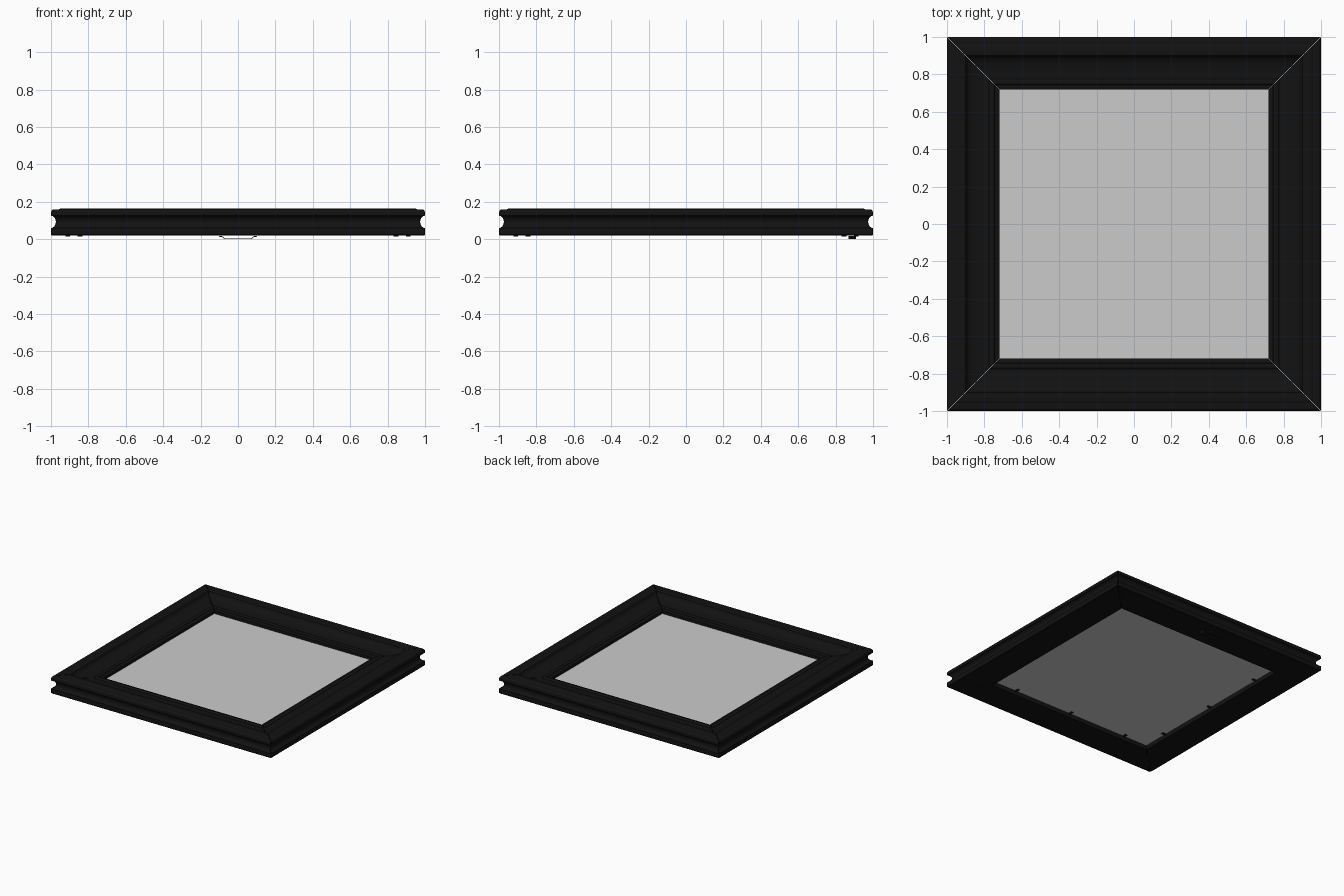
import bpy, bmesh, math
from mathutils import Matrix

if "Cube" in bpy.data.objects:
    bpy.data.objects.remove(bpy.data.objects["Cube"])


def material(name, value):
    m = bpy.data.materials.new(name)
    m.diffuse_color = (value, value, value, 1)
    m.use_nodes = True
    m.node_tree.nodes["Principled BSDF"].inputs["Base Color"].default_value = m.diffuse_color
    return m


black = material("black_lacquer", 0.006)
dark = material("dark_metal", 0.01)


def finish(name, bm, mat=None, smooth=False):
    bmesh.ops.recalc_face_normals(bm, faces=bm.faces)
    me = bpy.data.meshes.new(name)
    bm.to_mesh(me)
    bm.free()
    ob = bpy.data.objects.new(name, me)
    bpy.context.collection.objects.link(ob)
    if mat:
        me.materials.append(mat)
    if smooth:
        bpy.ops.object.select_all(action='DESELECT')
        ob.select_set(True)
        bpy.context.view_layer.objects.active = ob
        bpy.ops.object.shade_smooth_by_angle(angle=math.radians(30))
    return ob


def box(bm, size, loc, turn=0.0):
    mat = (Matrix.Rotation(turn, 4, 'Z') @ Matrix.Translation(loc)
           @ Matrix.Diagonal((*size, 1)))
    bmesh.ops.create_cube(bm, size=1, matrix=mat)


def arc(cx, cz, rx, rz, a0, a1, n=10):
    steps = [math.radians(a0 + (a1 - a0) * i / n) for i in range(n + 1)]
    return [(cx + rx * math.cos(a), cz + rz * math.sin(a)) for a in steps]


# Moulding cross-section: (distance from centre, height)
profile = [(0.755, 0.02), (0.995, 0.02), (1.0, 0.025), (1.0, 0.055)]
profile += arc(1.0, 0.093, 0.026, 0.033, 270, 90)            # outer cove
profile += [(1.0, 0.135)]
profile += arc(0.985, 0.142, 0.015, 0.018, 0, 90, 5)         # outer bead
profile += [(0.966, 0.160)]
profile += arc(0.94, 0.148, 0.024, 0.017, 45, 90, 4)         # crown
profile += [(0.90, 0.163), (0.895, 0.157)]
profile += arc(0.785, 0.157, 0.11, 0.035, 0, -90, 10)        # inner scoop
profile += arc(0.76, 0.122, 0.016, 0.009, 0, 180, 8)         # sight bead
profile += [(0.735, 0.122), (0.72, 0.117), (0.72, 0.094), (0.755, 0.094)]

# Four mitred rails with hairline joints
GAP = 0.002
for i, side in enumerate(("front", "right", "back", "left")):
    bm = bmesh.new()
    ends = [[bm.verts.new((s * (r - GAP), -r, z)) for r, z in profile] for s in (-1, 1)]
    n = len(profile)
    for k in range(n):
        j = (k + 1) % n
        bm.faces.new((ends[0][k], ends[0][j], ends[1][j], ends[1][k]))
    for e in ends:
        bm.faces.new(e)
    bm.transform(Matrix.Rotation(i * math.pi / 2, 4, 'Z'))
    finish(side + "_rail", bm, black, True)

# Picture panel held in the rebate
bm = bmesh.new()
box(bm, (1.508, 1.508, 0.04), (0, 0, 0.074))
finish("picture_panel", bm)

# Retaining points: three per side, pressed against the panel
bm = bmesh.new()
for i in range(4):
    for x in (-0.53, 0, 0.53):
        box(bm, (0.022, 0.05, 0.004), (x, -0.745, 0.051), i * math.pi / 2)
finish("retaining_points", bm, dark)

# Corner fasteners: pairs of small wedge nails across each mitre
bm = bmesh.new()
for i in range(4):
    for r in (0.845, 0.91):
        box(bm, (0.03, 0.006, 0.03), (0, r * math.sqrt(2), 0.03),
            math.pi / 4 + i * math.pi / 2)
finish("corner_fasteners", bm, dark)

# Bent hanger strip with a toothed lower edge
bm = bmesh.new()
path = [(-0.1, 0.018), (-0.085, 0.018), (-0.072, 0.003)]
path += [(-0.06 + 0.012 * i, 0.003) for i in range(11)]
path += [(-x, z) for x, z in path[2::-1]]
rows = []
for i, (x, z) in enumerate(path):
    notch = 0.008 if 2 < i < len(path) - 3 and i % 2 else 0
    rows.append([bm.verts.new((x, y, z)) for y in (0.87 + notch, 0.91)])
for a, b in zip(rows, rows[1:]):
    bm.faces.new((a[0], b[0], b[1], a[1]))
hanger = finish("hanger", bm, dark)
solid = hanger.modifiers.new("thickness", 'SOLIDIFY')
solid.thickness = 0.003
solid.offset = 0
hanger.location.z = -0.0015

# Hanger nail heads
bm = bmesh.new()
for x in (-0.093, 0.093):
    bmesh.ops.create_cone(bm, cap_ends=True, segments=16, radius1=0.006, radius2=0.008,
                          depth=0.006, matrix=Matrix.Translation((x, 0.89, 0.015)))
finish("hanger_nails", bm, dark, True)
